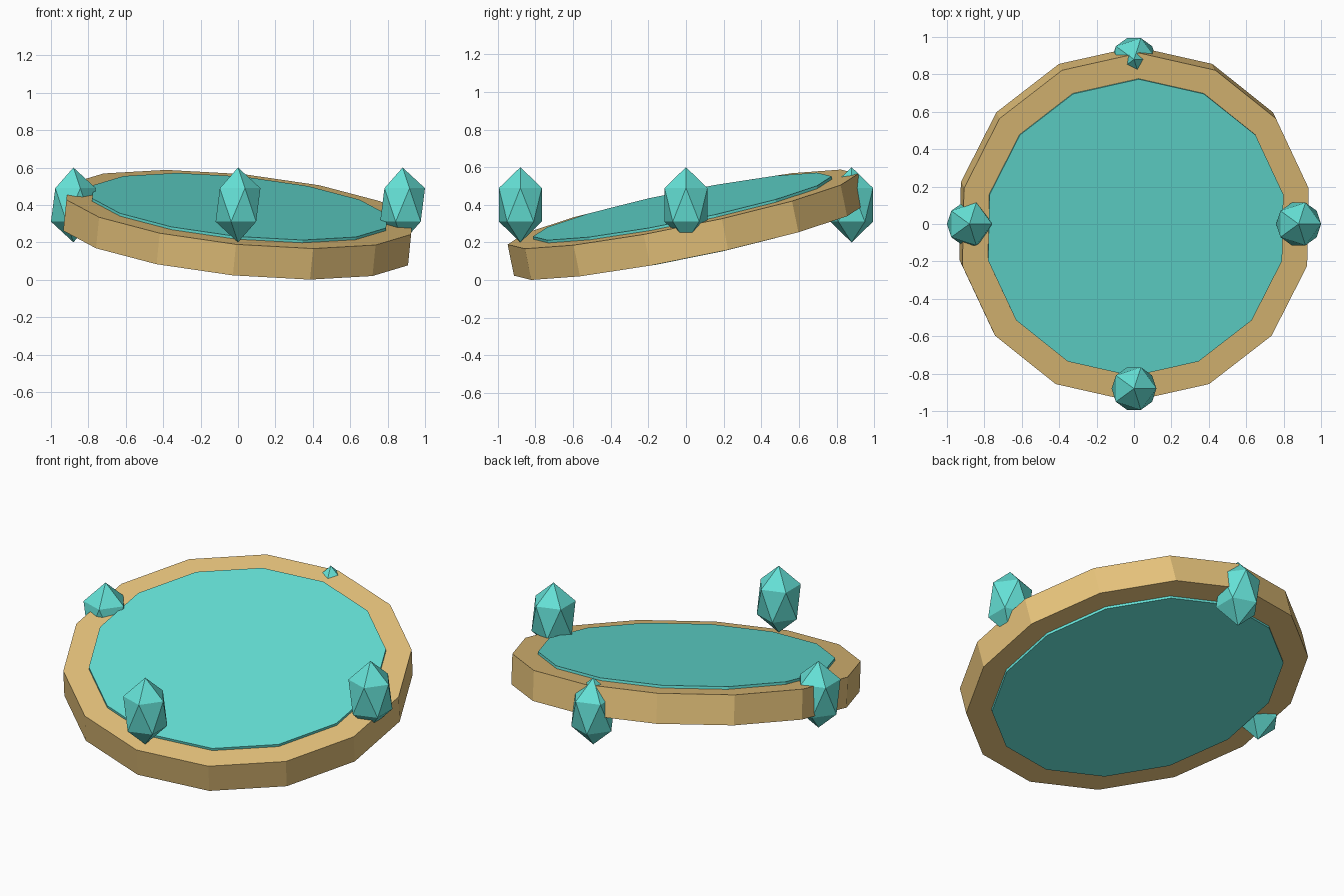
import bpy, bmesh
from math import sin, cos, pi

if "Cube" in bpy.data.objects:
    bpy.data.objects.remove(bpy.data.objects["Cube"])

SIDES = 14
TILT = (0.2, 0.1, 0.0)
CENTER = (0, 0, 0.294)


def material(name, rgb):
    m = bpy.data.materials.new(name)
    m.diffuse_color = (*rgb, 1)
    m.use_nodes = True
    m.node_tree.nodes["Principled BSDF"].inputs["Base Color"].default_value = m.diffuse_color
    return m


gold = material("gold", (0.80, 0.55, 0.20))
teal = material("teal", (0.13, 0.76, 0.68))


def lathe(name, profile, mat, closed):
    """Sweep an (r, z) profile round z; a closed profile joins its ends, an open one is capped."""
    bm = bmesh.new()
    rings = []
    for r, z in profile:
        angles = [pi / 2 + 2 * pi * i / SIDES for i in range(SIDES)]
        rings.append([bm.verts.new((r * cos(a), r * sin(a), z)) for a in angles])
    for k in range(len(rings) if closed else len(rings) - 1):
        a, b = rings[k], rings[(k + 1) % len(rings)]
        for i in range(SIDES):
            j = (i + 1) % SIDES
            bm.faces.new((a[i], a[j], b[j], b[i]))
    if not closed:
        bm.faces.new(rings[0])
        bm.faces.new(rings[-1])
    bmesh.ops.recalc_face_normals(bm, faces=bm.faces[:])
    mesh = bpy.data.meshes.new(name)
    bm.to_mesh(mesh)
    bm.free()
    ob = bpy.data.objects.new(name, mesh)
    ob.location, ob.rotation_euler = CENTER, TILT
    mesh.materials.append(mat)
    bpy.context.collection.objects.link(ob)


# Tilted rim and the slightly thicker disc inside it
lathe("rim", [(0.95, -0.085), (0.95, 0.085), (0.80, 0.085), (0.80, -0.085)], gold, True)
lathe("disc", [(0.81, -0.1), (0.81, 0.1)], teal, False)

# Four upright crystals on the compass points
for name, x, y in (("right", 1, 0), ("back", 0, 1), ("left", -1, 0), ("front", 0, -1)):
    bpy.ops.mesh.primitive_ico_sphere_add(subdivisions=1, radius=1, location=(0.88 * x, 0.88 * y, 0.4))
    ob = bpy.context.object
    ob.name = name + "_crystal"
    ob.scale = (0.134, 0.134, 0.2)
    ob.data.materials.append(teal)
